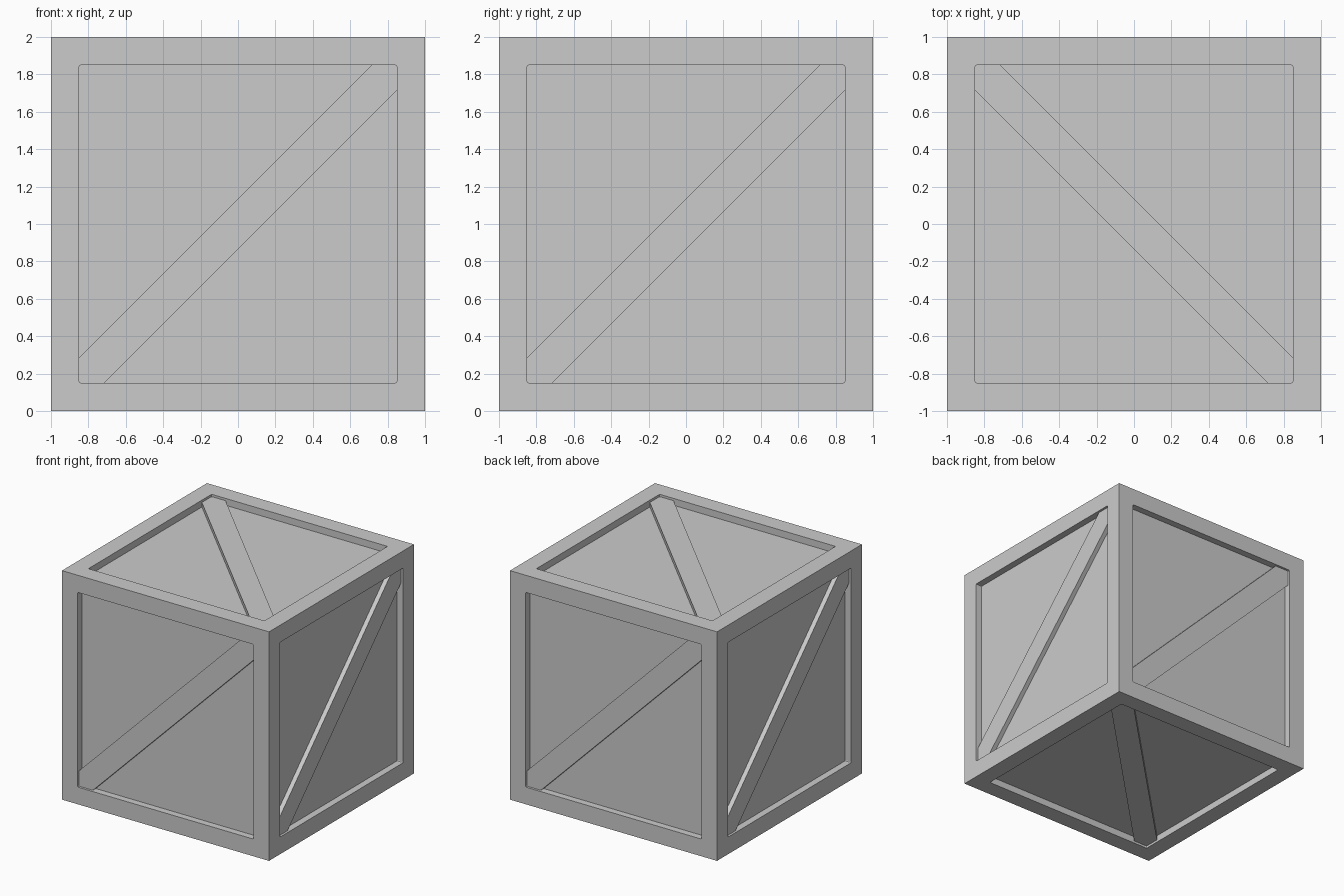
import bpy, bmesh
from math import pi
from mathutils import Matrix, Vector

if "Cube" in bpy.data.objects:
    bpy.data.objects.remove(bpy.data.objects["Cube"])

FRAME = 0.15       # border width
PANEL = 0.06       # panel recess
BRACE = 0.02       # brace recess
WIDTH = 0.19       # brace width


def add_object(name, bm):
    mesh = bpy.data.meshes.new(name)
    bm.to_mesh(mesh)
    bm.free()
    obj = bpy.data.objects.new(name, mesh)
    bpy.context.collection.objects.link(obj)
    return obj


# Crate body: cube with a recessed panel in every side
bm = bmesh.new()
bmesh.ops.create_cube(bm, size=2, matrix=Matrix.Translation((0, 0, 1)))
sides = bm.faces[:]
bmesh.ops.inset_individual(bm, faces=sides, thickness=FRAME, use_even_offset=True)
bmesh.ops.inset_individual(bm, faces=sides, thickness=0, depth=-PANEL)

# Slightly eased inner corners of the six openings
corners = [e for e in bm.edges if abs(e.calc_length() - PANEL) < 1e-3]
bmesh.ops.bevel(bm, geom=corners, offset=0.01, segments=2, profile=0.5, affect='EDGES')
add_object("crate_body", bm)

# Diagonal braces: a plank lying in each recess, ends buried in the frame
# name: (outward normal, diagonal direction)
braces = {
    "front": ((0, -1, 0), (1, 0, 1)),
    "back": ((0, 1, 0), (-1, 0, 1)),
    "right": ((1, 0, 0), (0, 1, 1)),
    "left": ((-1, 0, 0), (0, -1, 1)),
    "top": ((0, 0, 1), (1, -1, 0)),
    "bottom": ((0, 0, -1), (1, 1, 0)),
}
THICK = PANEL - BRACE + 0.02
for side, (normal, along) in braces.items():
    n, u = Vector(normal), Vector(along).normalized()
    turn = Matrix((u, n.cross(u), n)).transposed().to_4x4()
    place = Matrix.Translation(Vector((0, 0, 1)) + n * (1 - BRACE - THICK / 2))
    bm = bmesh.new()
    bmesh.ops.create_cube(bm, size=1, matrix=place @ turn @ Matrix.Diagonal((2.5, WIDTH, THICK, 1)))
    add_object(side + "_brace", bm)
